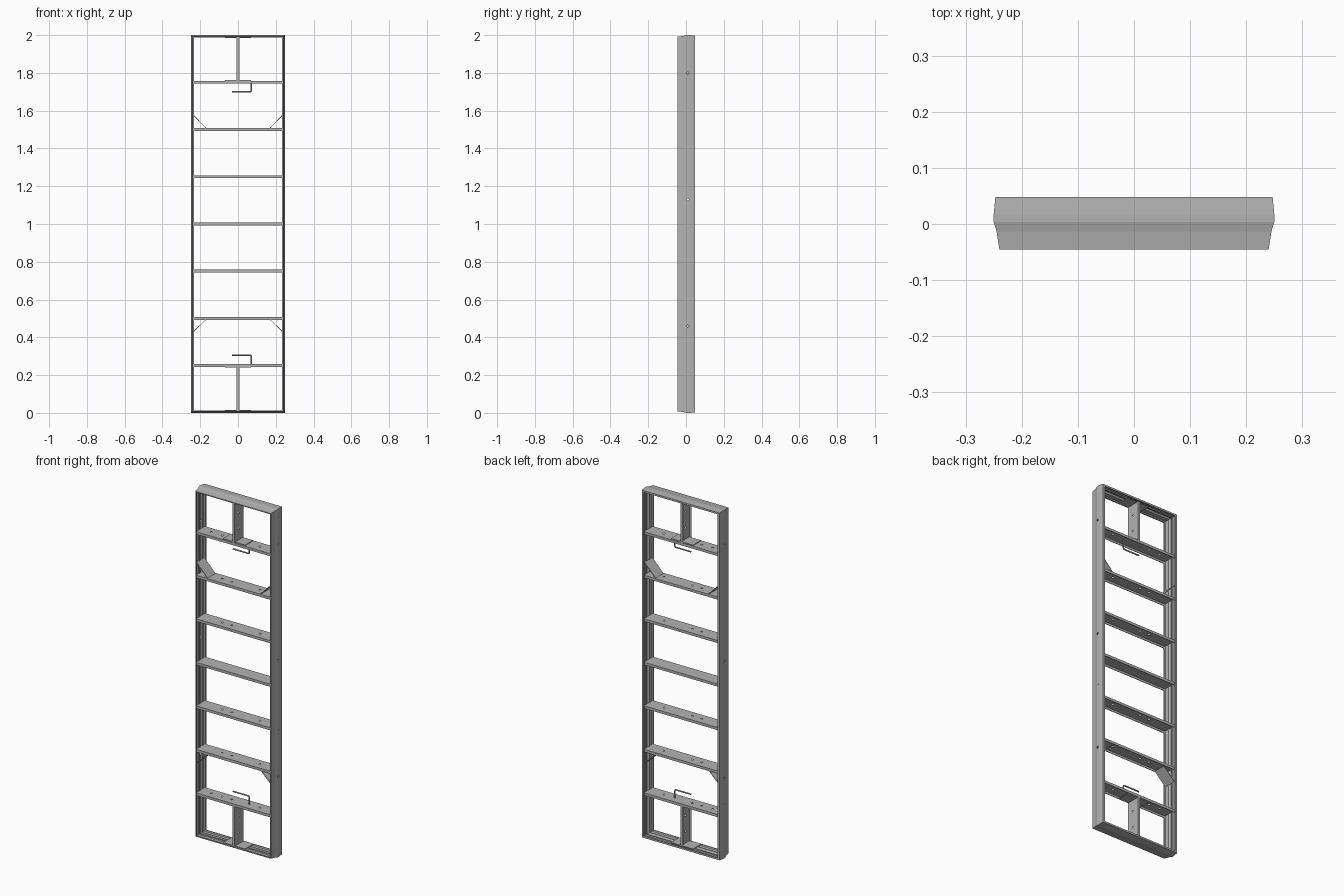
import bpy, bmesh
from math import pi
from mathutils import Matrix, Vector

cube = bpy.data.objects.get("Cube")
if cube:
    bpy.data.objects.remove(cube)

steel = bpy.data.materials.new("grey steel")
steel.use_nodes = True
grey = (0.45, 0.45, 0.45, 1)
steel.diffuse_color = grey
steel.node_tree.nodes["Principled BSDF"].inputs["Base Color"].default_value = grey


def finish(bm, name):
    bmesh.ops.recalc_face_normals(bm, faces=bm.faces)
    mesh = bpy.data.meshes.new(name)
    bm.to_mesh(mesh)
    bm.free()
    mesh.materials.append(steel)
    ob = bpy.data.objects.new(name, mesh)
    bpy.context.collection.objects.link(ob)
    return ob


def extrude(name, points, vector):
    """Closed flat outline pushed along a vector."""
    bm = bmesh.new()
    face = bm.faces.new([bm.verts.new(p) for p in points])
    new = bmesh.ops.extrude_face_region(bm, geom=[face])["geom"]
    verts = [v for v in new if isinstance(v, bmesh.types.BMVert)]
    bmesh.ops.translate(bm, verts=verts, vec=Vector(vector))
    return finish(bm, name)


def box(name, low, high):
    x, y, z = low
    X, Y, Z = high
    return extrude(name, [(x, y, z), (X, y, z), (X, Y, z), (x, Y, z)], (0, 0, Z - z))


def punch(ob, holes, axis, slots=()):
    """Cut round holes along an axis, and narrow box slots."""
    turn = Matrix.Rotation(pi / 2, 4, 'Y') if axis == 'X' else Matrix()
    bm = bmesh.new()
    for centre, depth in holes:
        bmesh.ops.create_cone(bm, cap_ends=True, segments=12, radius1=0.006, radius2=0.006,
                              depth=depth, matrix=Matrix.Translation(centre) @ turn)
    for centre, size in slots:
        bmesh.ops.create_cube(bm, size=1, matrix=Matrix.Translation(centre) @ Matrix.Diagonal((*size, 1)))
    cutter = finish(bm, "cutter")
    cutter.hide_render = True
    mod = ob.modifiers.new("holes", 'BOOLEAN')
    mod.object = cutter
    mod.solver = 'EXACT'
    mesh = bpy.data.meshes.new_from_object(ob.evaluated_get(bpy.context.evaluated_depsgraph_get()))
    ob.modifiers.clear()
    ob.data = mesh
    bpy.data.objects.remove(cutter)


# Outer frame: one ribbed section swept round the rectangle with mitred corners
section = [(0.010, -0.045), (0.005, -0.013), (0, 0.004), (0, 0.018), (0.003, 0.048),
           (0.015, 0.048), (0.015, 0.042), (0.007, 0.040), (0.007, 0.022),
           (0.012, 0.019), (0.012, 0.014), (0.005, 0.011), (0.005, 0.002),
           (0.014, -0.006), (0.014, -0.012), (0.010, -0.016), (0.010, -0.034),
           (0.016, -0.038), (0.016, -0.045)]
bm = bmesh.new()
rings = []
for sx, sz in ((-1, -1), (1, -1), (1, 1), (-1, 1)):
    rings.append([bm.verts.new((sx * (0.25 - d), y, 1 + sz * (1 - d * 0.85))) for d, y in section])
for a, b in zip(rings, rings[1:] + rings[:1]):
    for i in range(len(section)):
        j = (i + 1) % len(section)
        bm.faces.new((a[i], a[j], b[j], b[i]))
frame = finish(bm, "outer_frame")
holes = [((s * 0.245, 0.009, z), 0.03) for s in (-1, 1) for z in (0.46, 1.13, 1.8)]
slots = [((s * 0.25, 0.013, z), (0.003, 0.004, h)) for s in (-1, 1)
         for z, h in ((0.34, 0.05), (0.78, 0.1), (1.97, 0.04))]
punch(frame, holes, 'X', slots)


def channel(depth, height, wall):
    """Open channel outline: flat web with a lip on each edge."""
    d, w = depth, wall
    return [(-d, 0), (d, 0), (d, -height), (d - w, -height),
            (d - w, -w), (w - d, -w), (w - d, -height), (-d, -height)]


# Seven cross rungs, the middle one left plain
for n in range(1, 8):
    z = n * 0.25 + 0.008
    rung = extrude("rung_%d" % n, [(-0.239, y, z + h) for y, h in channel(0.041, 0.015, 0.003)],
                   (0.478, 0, 0))
    if n != 4:
        spots = (-0.17, -0.1, -0.04, 0.14) if n in (1, 7) else (-0.1, -0.04, 0.14)
        punch(rung, [((x, 0, z), 0.03) for x in spots], 'Z')

# Upright dividers with their end flanges
for place, low, high in (("lower", 0.012, 0.245), ("upper", 1.758, 1.988)):
    post = extrude(place + "_divider", [(0.007 + h, y, low) for y, h in channel(0.04, 0.015, 0.003)],
                   (0, 0, high - low))
    punch(post, [((0.007, 0, low + (high - low) * t), 0.03) for t in (0.3, 0.7)], 'X')
    for end, z in (("bottom", low), ("top", high - 0.004)):
        box("%s_divider_%s_flange" % (place, end), (-0.07, -0.036, z), (0.07, 0.036, z + 0.004))

# Corner gusset plates
for side, s in (("left", 1), ("right", -1)):
    for place, z0, z1 in (("lower", 0.493, 0.425), ("upper", 1.508, 1.582)):
        t = 0.004
        extrude("%s_%s_gusset" % (place, side),
                [(s * 0.168, -0.036, z0), (s * (0.168 + t), -0.036, z0),
                 (s * 0.239, -0.036, z1 + (t if z1 < z0 else -t)), (s * 0.239, -0.036, z1)],
                (0, 0.072, 0))

# Bent rod handles
for place, z, up in (("lower", 0.255, 1), ("upper", 1.75, -1)):
    curve = bpy.data.curves.new(place + "_handle", 'CURVE')
    curve.dimensions = '3D'
    curve.bevel_depth = 0.004
    curve.bevel_resolution = 2
    curve.use_fill_caps = True
    line = curve.splines.new('POLY')
    path = [(0.071, 0), (0.071, 0.044), (0.069, 0.049), (0.064, 0.051), (-0.032, 0.051)]
    line.points.add(len(path) - 1)
    for point, (x, h) in zip(line.points, path):
        point.co = (x, 0, z + up * h, 1)
    curve.materials.append(steel)
    bpy.context.collection.objects.link(bpy.data.objects.new(place + "_handle", curve))
